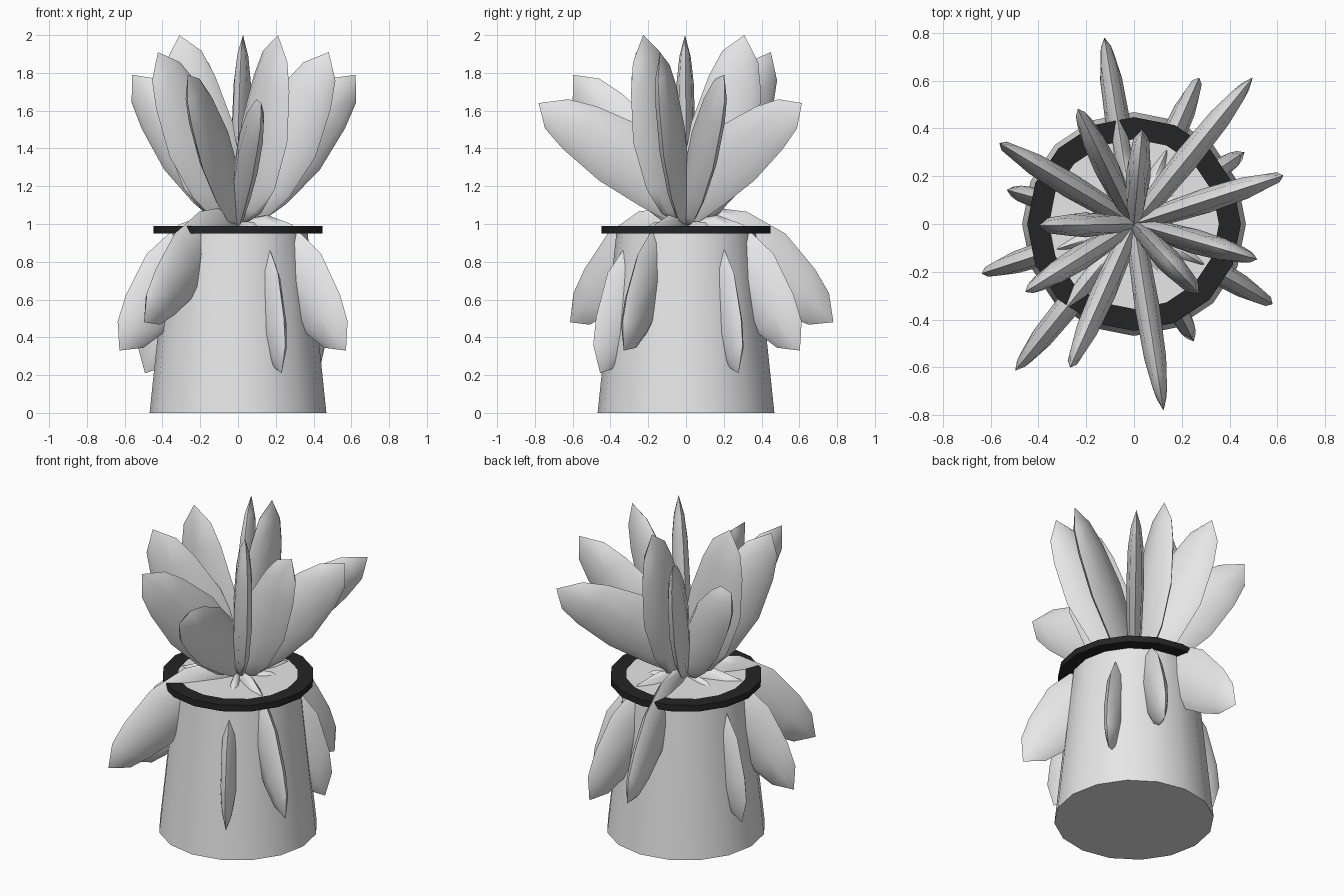
import bpy, bmesh
from math import sin, cos, pi, radians, atan2, hypot
from mathutils import Vector

if "Cube" in bpy.data.objects:
    bpy.data.objects.remove(bpy.data.objects["Cube"])


def material(name, value):
    mat = bpy.data.materials.new(name)
    mat.use_nodes = True
    color = (value, value, value, 1)
    mat.diffuse_color = color
    mat.node_tree.nodes["Principled BSDF"].inputs["Base Color"].default_value = color
    return mat


PALE = material("pale_grey", 0.8)
DARK = material("dark_grey", 0.018)


def finish(bm, name, mat, angle):
    bmesh.ops.recalc_face_normals(bm, faces=bm.faces)
    mesh = bpy.data.meshes.new(name)
    bm.to_mesh(mesh)
    bm.free()
    mesh.materials.append(mat)
    obj = bpy.data.objects.new(name, mesh)
    bpy.context.collection.objects.link(obj)
    bpy.ops.object.select_all(action='DESELECT')
    obj.select_set(True)
    bpy.context.view_layer.objects.active = obj
    bpy.ops.object.shade_smooth_by_angle(angle=radians(angle))
    return obj


def lathe(name, mat, outline, sides=16, closed=False):
    """Revolve (radius, z) points; a closed outline makes a ring."""
    bm = bmesh.new()
    loops = [[bm.verts.new((r * cos(2 * pi * i / sides), r * sin(2 * pi * i / sides), z))
              for i in range(sides)] for r, z in outline]
    pairs = list(zip(loops, loops[1:]))
    if closed:
        pairs.append((loops[-1], loops[0]))
    else:
        bm.faces.new(loops[0])
        bm.faces.new(loops[-1])
    for a, b in pairs:
        for i in range(sides):
            j = (i + 1) % sides
            bm.faces.new((a[i], a[j], b[j], b[i]))
    return finish(bm, name, mat, 40)


# Leaf stations: fraction of length, half width, half thickness
STATIONS = [(0, .03, .015), (.1, .11, .032), (.25, .16, .045), (.5, .185, .052),
            (.75, .145, .046), (.89, .1, .03)]


def leaf(name, heading, radius, height, bow):
    """Flat blade standing in a radial plane, from the centre to its tip."""
    base = Vector((0, 0, 1))
    a = radians(heading)
    out, side = Vector((cos(a), sin(a), 0)), Vector((-sin(a), cos(a), 0))
    lift = atan2(height - 1, radius)
    along = out * cos(lift) + Vector((0, 0, sin(lift)))
    across = -out * sin(lift) + Vector((0, 0, cos(lift)))
    length = hypot(radius, height - 1)
    bm = bmesh.new()
    loops = []
    for t, width, thick in STATIONS:
        centre = base + along * (t * length) + across * (bow * sin(pi * t ** .6))
        loops.append([bm.verts.new(centre + across * (width * cos(k * pi / 4))
                                   + side * (thick * sin(k * pi / 4))) for k in range(8)])
    tip = bm.verts.new(base + along * length)
    bm.faces.new(loops[0])
    for p, q in zip(loops, loops[1:]):
        for k in range(8):
            bm.faces.new((p[k], p[k - 1], q[k - 1], q[k]))
    for k in range(8):
        bm.faces.new((loops[-1][k], loops[-1][k - 1], tip))
    return finish(bm, name, PALE, 80)


# Tapered pot and dark rim
lathe("pot", PALE, [(.468, 0), (.365, .988)])
lathe("rim", DARK, [(.355, .95), (.447, .95), (.447, .99), (.355, .99)], closed=True)

# Tiers of leaves: tip radius, tip height, bow, headings
TIERS = [
    ("crown_leaf", .31, 2.0, -.06, (181, 313, 85)),
    ("upper_leaf", .50, 1.91, -.02, (212, 344, 116)),
    ("spread_leaf", .655, 1.79, .02, (246, 18, 149)),
    ("outer_leaf", .79, 1.64, .08, (279, 51)),
    ("drooping_leaf", .79, .48, .075, (99, 231)),
    ("hanging_leaf", .66, .33, .075, (66, 198, 330)),
    ("low_leaf", .51, .21, .075, (33, 165, 297)),
]
for name, radius, height, bow, headings in TIERS:
    for n, heading in enumerate(headings, 1):
        leaf(f"{name}_{n}", heading, radius, height, bow)
